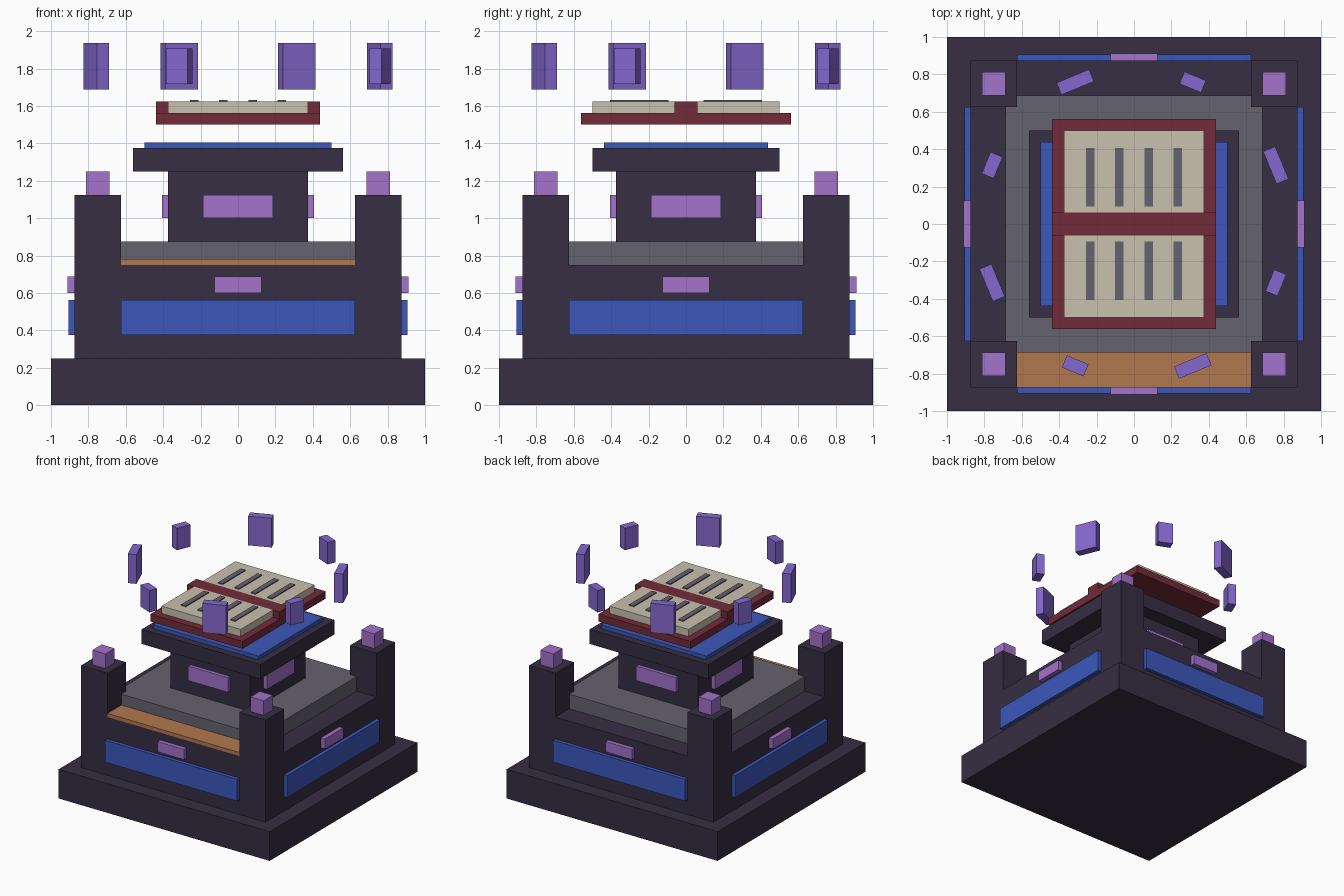
import bpy, bmesh, math
from mathutils import Matrix

if "Cube" in bpy.data.objects:
    bpy.data.objects.remove(bpy.data.objects["Cube"])


def mat(name, rgb):
    m = bpy.data.materials.new(name)
    lin = [((c / 255 + 0.055) / 1.055) ** 2.4 for c in rgb]
    m.diffuse_color = (*lin, 1)
    m.use_nodes = True
    m.node_tree.nodes["Principled BSDF"].inputs["Base Color"].default_value = m.diffuse_color
    return m


DARK = mat("dark stone", (54, 46, 67))
BLUE = mat("blue", (60, 88, 188))
PURPLE = mat("purple glow", (163, 115, 204))
GREY = mat("grey slate", (101, 98, 111))
COPPER = mat("copper", (178, 120, 78))
RED = mat("red cover", (114, 43, 58))
CREAM = mat("cream paper", (201, 193, 175))
CRYSTAL = mat("violet crystal", (132, 105, 208))


def boxes(name, material, specs):
    """One object from boxes given as (x0, x1, y0, y1, z0, z1[, turn about z])."""
    bm = bmesh.new()
    for x0, x1, y0, y1, z0, z1, *turn in specs:
        m = Matrix.Translation(((x0 + x1) / 2, (y0 + y1) / 2, (z0 + z1) / 2))
        m = m @ Matrix.Diagonal((x1 - x0, y1 - y0, z1 - z0, 1))
        if turn:
            m = Matrix.Rotation(turn[0], 4, 'Z') @ m
        bmesh.ops.create_cube(bm, size=1, matrix=m)
    me = bpy.data.meshes.new(name)
    bm.to_mesh(me)
    bm.free()
    me.materials.append(material)
    ob = bpy.data.objects.new(name, me)
    bpy.context.collection.objects.link(ob)
    return ob


def block(name, material, hx, hy, z0, z1):
    return boxes(name, material, [(-hx, hx, -hy, hy, z0, z1)])


def four_sides(name, material, half, inner, outer, z0, z1):
    """The same plate on each of the four sides."""
    return boxes(name, material, [(inner, outer, -half, half, z0, z1, k * math.pi / 2)
                                  for k in range(4)])


# Pedestal
block("base_plinth", DARK, 1, 1, 0, 0.25)
block("body", DARK, 0.875, 0.875, 0.25, 0.75)
corners = [(sx, sy) for sx in (-1, 1) for sy in (-1, 1)]
boxes("corner_pillars", DARK, [(0.75 * sx - 0.125, 0.75 * sx + 0.125,
                                0.75 * sy - 0.125, 0.75 * sy + 0.125, 0.75, 1.125)
                               for sx, sy in corners])
boxes("pillar_gems", PURPLE, [(0.75 * sx - 0.0625, 0.75 * sx + 0.0625,
                               0.75 * sy - 0.0625, 0.75 * sy + 0.0625, 1.125, 1.25)
                              for sx, sy in corners])
four_sides("side_panels", BLUE, 0.625, 0.86, 0.906, 0.375, 0.5625)
four_sides("side_gems", PURPLE, 0.125, 0.86, 0.9125, 0.6, 0.6875)
block("slate_slab", GREY, 0.6875, 0.6875, 0.75, 0.875)
boxes("front_step", COPPER, [(-0.625, 0.625, -0.875, -0.6875, 0.75, 0.781)])

# Lectern
block("column", DARK, 0.375, 0.375, 0.875, 1.25)
four_sides("column_gems", PURPLE, 0.1875, 0.36, 0.406, 1.0, 1.125)
block("table_top", DARK, 0.5625, 0.5, 1.25, 1.375)
block("table_cloth", BLUE, 0.5, 0.4375, 1.375, 1.406)

# Floating open book
block("book_cover", RED, 0.4375, 0.5625, 1.5, 1.5625)
block("book_spine", RED, 0.4375, 0.0625, 1.5625, 1.625)
boxes("pages", CREAM, [(-0.375, 0.375, y, y + 0.4375, 1.5625, 1.625)
                       for y in (-0.5, 0.0625)])
boxes("page_lines", GREY, [(x - 0.0225, x + 0.0225, y, y + 0.3125, 1.625, 1.633)
                           for x in (-0.234, -0.078, 0.078, 0.234)
                           for y in (-0.406, 0.094)])

# Ring of alternating large and small crystals
ring = []
for k in range(8):
    half_len, half_h = (0.094, 0.125) if k % 2 == 0 else (0.0625, 0.094)
    ring.append((0.786, 0.856, -half_len, half_len, 1.8125 - half_h, 1.8125 + half_h,
                 math.radians(22.5 + 45 * k)))
boxes("floating_crystals", CRYSTAL, ring)
